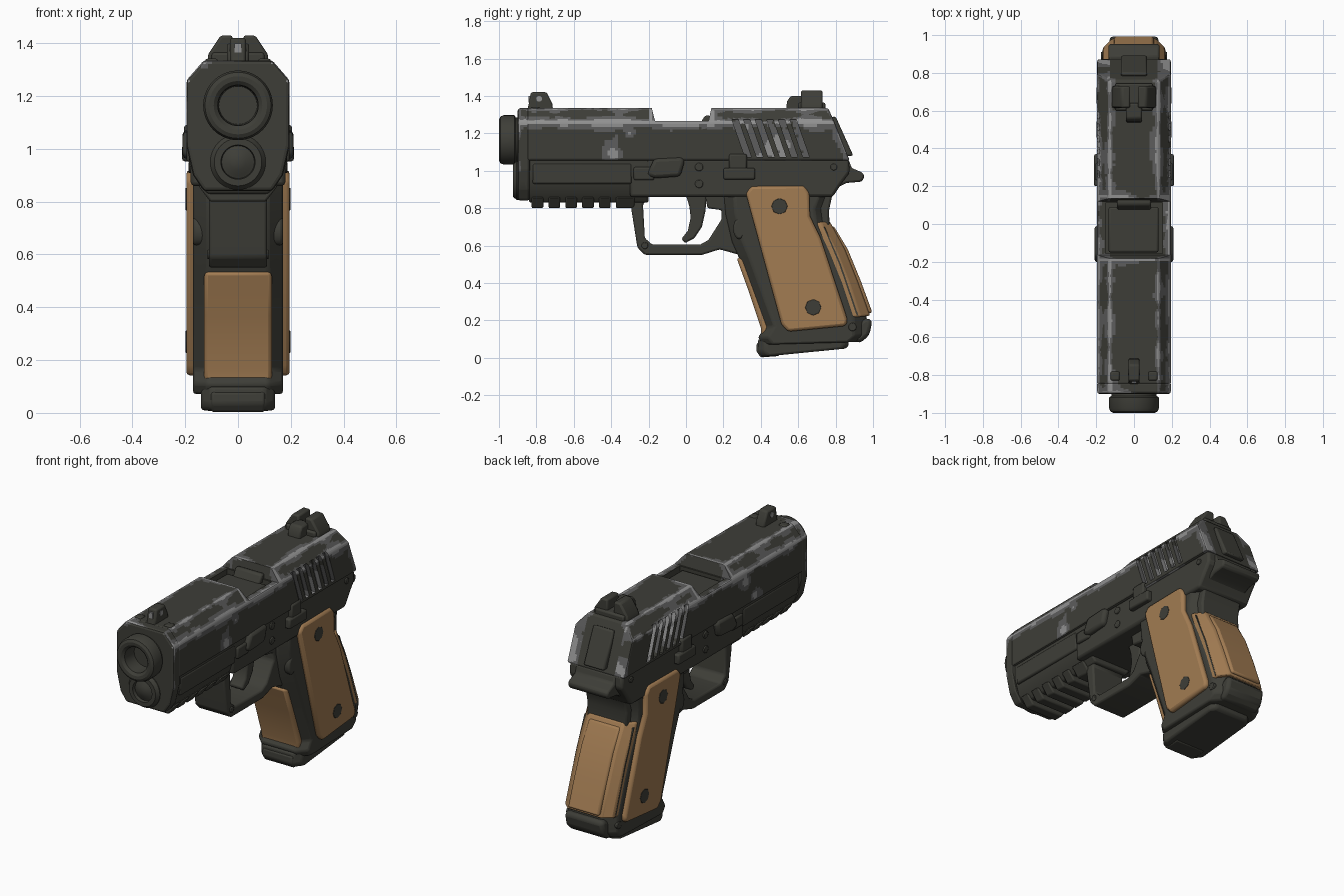
import bpy, bmesh, math
from mathutils import Vector, noise


def material(name, r, g, b):
    m = bpy.data.materials.new(name)
    m.diffuse_color = (r, g, b, 1)
    return m


DARK = material("dark_metal", 0.048, 0.048, 0.039)
TAN = material("tan_grip", 0.36, 0.20, 0.085)
WEAR = material("worn_grey", 0.11, 0.11, 0.11)
LIGHT = material("bare_grey", 0.28, 0.28, 0.28)


def smooth(o):
    bpy.ops.object.select_all(action='DESELECT')
    o.select_set(True)
    bpy.context.view_layer.objects.active = o
    bpy.ops.object.shade_smooth_by_angle(angle=math.radians(32))


def loft(name, rings, mat=DARK, bevel=0.01, mirror=False):
    """Skin a list of closed vertex rings and cap both ends."""
    bm = bmesh.new()
    vs = [[bm.verts.new(p) for p in r] for r in rings]
    n = len(rings[0])
    for a, b in zip(vs, vs[1:]):
        for i in range(n):
            j = (i + 1) % n
            bm.faces.new((a[i], a[j], b[j], b[i]))
    bm.faces.new(vs[0])
    bm.faces.new(vs[-1])
    bmesh.ops.recalc_face_normals(bm, faces=bm.faces)
    me = bpy.data.meshes.new(name)
    bm.to_mesh(me)
    bm.free()
    me.materials.append(mat)
    o = bpy.data.objects.new(name, me)
    bpy.context.collection.objects.link(o)
    smooth(o)
    if bevel:
        m = o.modifiers.new("bevel", 'BEVEL')
        m.width, m.segments, m.limit_method = bevel, 2, 'ANGLE'
    if mirror:
        o.modifiers.new("mirror", 'MIRROR')
    return o


def side(name, pts, x0, x1, mat=DARK, bevel=0.01, mirror=False):
    return loft(name, [[(x, y, z) for y, z in pts] for x in (x0, x1)], mat, bevel, mirror)


def section(name, pts, y0, y1, mat=DARK, bevel=0.01, mirror=False):
    return loft(name, [[(x, y, z) for x, z in pts] for y in (y0, y1)], mat, bevel, mirror)


def sym(half):
    return half + [(-x, z) for x, z in reversed(half)]


def box(name, x0, x1, y0, y1, z0, z1, **k):
    return side(name, [(y0, z0), (y1, z0), (y1, z1), (y0, z1)], x0, x1, **k)


def circ(cy, cz, r, n=16, sy=1.0):
    return [(cy + sy * r * math.cos(2 * math.pi * i / n), cz + r * math.sin(2 * math.pi * i / n)) for i in range(n)]


def lathe(name, cz, prof, n=40):
    return loft(name, [[(x, y, z) for x, z in circ(0, cz, r, n)] for r, y in prof], bevel=0)


def cut(o, c):
    m = o.modifiers.new("cut", 'BOOLEAN')
    m.operation, m.object, m.solver = 'DIFFERENCE', c, 'EXACT'
    c.hide_render = True
    c.hide_viewport = True


def wear(o):
    """Bake modifiers, dice the faces and mark worn ones near the edges."""
    dg = bpy.context.evaluated_depsgraph_get()
    me = bpy.data.meshes.new_from_object(o.evaluated_get(dg))
    o.modifiers.clear()
    o.data = me
    me.materials.clear()
    for m in (DARK, WEAR, LIGHT):
        me.materials.append(m)
    bm = bmesh.new()
    bm.from_mesh(me)
    bmesh.ops.triangulate(bm, faces=bm.faces)
    for axis, lo, hi in ((1, -0.9, 0.88), (2, 0.98, 1.34), (0, -0.2, 0.2)):
        for i in range(1, int((hi - lo) / 0.014)):
            p, nrm = Vector(), Vector()
            p[axis], nrm[axis] = lo + i * 0.014 + 0.0031, 1
            bmesh.ops.bisect_plane(bm, geom=bm.verts[:] + bm.edges[:] + bm.faces[:], plane_co=p, plane_no=nrm)
    for f in bm.faces:
        c, n = f.calc_center_median(), f.normal
        ax = abs(c.x)
        d = min(math.hypot(ax - 0.195, c.z - 1.26), math.hypot(ax - 0.13, c.z - 1.335) + 0.004)
        if n.y < -0.9 and c.y < -0.8:
            d += 0.022
        elif ax > 0.125 or c.z > 1.33:
            if c.z > 1.0:
                d = min(d, c.y + 0.9 + max(0, 1.15 - c.z) * 0.12)
            if c.z > 1.255:
                d = min(d, abs(c.y + 0.19) + 0.004, abs(c.y - 0.14) + 0.004)
            if c.y > 0.6 and ax > 0.13:
                d = min(d, abs(c.y - 0.76 - (1.335 - c.z) * 0.42) + 0.012)
        if 0.22 < c.y < 0.68 and c.z < 1.28 and 0.16 < ax < 0.192:
            d = min(d, 0.015)
        # a few stray chips on the flats
        for y, z in ((-0.30, 1.20), (-0.385, 1.09)):
            if ax > 0.19:
                d = min(d, math.hypot(c.y - y, c.z - z) * 0.6)
        t = 0.029 + 0.042 * noise.noise(c * 7) + 0.014 * noise.noise(c * 24)
        f.material_index = 2 if d < t * 0.42 else 1 if d < t else 0
    bm.to_mesh(me)
    bm.free()
    smooth(o)


# Slide: chamfered section with a raked rear end
half = [(0.195, 1.055), (0.195, 1.26), (0.13, 1.335)]
rear = {1.055: 0.875, 1.26: 0.795, 1.335: 0.76}
pts = sym(half)
slide = loft("slide", [[(x, -0.85, z) for x, z in pts], [(x, rear[z], z) for x, z in pts]])
cut(slide, side("port_cutter", [(-0.165, 1.265), (0.12, 1.265), (0.15, 1.4), (-0.2, 1.4)], -0.3, 0.3, bevel=0))
cut(slide, box("pocket_cutter", -0.15, 0.15, -0.155, 0.11, 1.19, 1.3, bevel=0))
for s in (-1, 1):
    for i in range(6):
        y = 0.245 + i * 0.062
        cut(slide, side("groove_cutter", [(y, 1.275), (y + 0.034, 1.275), (y + 0.104, 1.075), (y + 0.07, 1.075)],
                        s * 0.168, s * 0.25, bevel=0))
nose = section("slide_nose", sym([(0.13, 0.84), (0.17, 0.90), (0.195, 1.01), (0.195, 1.26), (0.13, 1.335)]),
               -0.9, -0.835, bevel=0.014)
bpy.context.view_layer.update()
wear(slide)
wear(nose)
box("barrel_hood", -0.135, 0.13, -0.15, 0.09, 1.15, 1.25)
side("port_lip", [(0.07, 1.24), (0.13, 1.24), (0.13, 1.295), (0.1, 1.295)], -0.09, 0.09)
side("slide_back_plate", [(0.78, 1.29), (0.80, 1.29), (0.895, 1.08), (0.84, 1.08)], -0.07, 0.07)

# Barrel and guide rod
lathe("barrel", 1.165, [(0.12, -0.84), (0.12, -0.91), (0.132, -0.918), (0.132, -0.975), (0.125, -0.992), (0.11, -1.0),
                        (0.092, -0.998), (0.077, -0.985), (0.075, -0.96), (0.07, -0.86)])
lathe("guide_rod", 0.95, [(0.105, -0.84), (0.105, -0.905), (0.09, -0.925), (0.065, -0.925), (0.062, -0.905),
                          (0.05, -0.91), (0.03, -0.92), (0.01, -0.924)])

# Sights
side("front_sight", [(-0.85, 1.32), (-0.71, 1.32), (-0.715, 1.36), (-0.745, 1.42), (-0.83, 1.42), (-0.84, 1.36)],
     -0.03, 0.03)
box("front_sight_dot", -0.013, 0.013, -0.842, -0.832, 1.365, 1.4, mat=LIGHT, bevel=0)
side("front_sight_mark", circ(-0.785, 1.385, 0.016, 10), 0.025, 0.033, mat=LIGHT, bevel=0, mirror=True)
box("front_sight_foot", 0.075, 0.125, -0.83, -0.78, 1.31, 1.342, bevel=0.01, mirror=True)
section("rear_sight_post", [(0.02, 1.32), (0.118, 1.32), (0.112, 1.36), (0.065, 1.43), (0.02, 1.43)], 0.615, 0.73,
        mirror=True)
box("rear_sight_base", -0.10, 0.10, 0.6, 0.745, 1.32, 1.365)
side("rear_sight_ramp", [(0.535, 1.32), (0.64, 1.32), (0.64, 1.40), (0.56, 1.40), (0.54, 1.37)], -0.042, 0.042)

# Frame: dust cover, rail teeth, upper frame, tail
section("dust_cover", sym([(0.115, 0.83), (0.155, 0.88), (0.182, 0.97), (0.182, 1.065)]), -0.84, -0.2)
for i in range(6):
    y = -0.825 + i * 0.09
    section("rail_tooth", sym([(0.105, 0.80), (0.15, 0.86)]), y, y + (0.062 if i < 5 else 0.1), bevel=0.008)
box("rail_side", 0.15, 0.185, -0.82, -0.29, 0.93, 1.04, mirror=True)
side("upper_frame", [(-0.3, 1.065), (0.87, 1.065), (0.875, 0.99), (0.83, 0.93), (0.785, 0.86), (0.14, 0.86),
                     (-0.3, 0.86)], -0.18, 0.18, bevel=0.015)
side("tail", [(0.7, 1.06), (0.87, 1.06), (0.885, 1.015), (0.945, 0.99), (0.955, 0.97), (0.94, 0.942), (0.86, 0.935),
              (0.81, 0.91), (0.78, 0.86), (0.765, 0.79), (0.767, 0.7), (0.7, 0.7)], -0.135, 0.135, bevel=0.02)

# Trigger guard and trigger
side("trigger_guard", [(-0.30, 0.88), (-0.29, 0.78), (-0.26, 0.59), (-0.22, 0.55), (0.085, 0.55), (0.18, 0.58),
                       (0.27, 0.555), (0.33, 0.56), (0.33, 0.88), (0.1, 0.88), (0.115, 0.80), (0.19, 0.79),
                       (0.19, 0.74), (0.12, 0.63), (0.075, 0.605), (-0.18, 0.605), (-0.22, 0.64), (-0.23, 0.82),
                       (-0.20, 0.86), (-0.2, 0.88)], -0.11, 0.11)
side("trigger", [(-0.01, 0.9), (0.11, 0.9), (0.105, 0.79), (0.085, 0.70), (0.045, 0.64), (-0.005, 0.613),
                 (-0.025, 0.635), (0.01, 0.68), (0.025, 0.75), (0.018, 0.81)], -0.045, 0.045)


def tower(name, rows, w, cf, cb, mat=DARK, bevel=0.01):
    """Octagonal column; each row gives front y,z and back y,z."""
    rings = []
    for yf, zf, yb, zb in rows:
        plan = sym([(w - cf, yf), (w, yf + cf), (w, yb - cb), (w - cb, yb)])
        rings.append([(x, y, zf + (zb - zf) * (y - yf) / (yb - yf)) for x, y in plan])
    return loft(name, rings, mat, bevel)


# Grip body, base and heel
tower("grip", [(0.41, 0.07, 0.93, 0.085), (0.385, 0.11, 0.97, 0.12), (0.42, 0.16, 0.965, 0.22),
               (0.34, 0.38, 0.90, 0.41), (0.285, 0.53, 0.835, 0.57), (0.245, 0.62, 0.765, 0.73),
               (0.21, 0.77, 0.755, 0.8), (0.2, 0.9, 0.80, 0.92)], 0.17, 0.055, 0.07)
tower("magazine_base", [(0.405, 0.005, 0.86, 0.05), (0.38, 0.03, 0.872, 0.075), (0.385, 0.1, 0.86, 0.12)],
      0.14, 0.04, 0.03, bevel=0.012)
side("magazine_lip", [(0.376, 0.035), (0.40, 0.002), (0.5, 0.01), (0.5, 0.08), (0.378, 0.08)], -0.102, 0.102)
side("heel", [(0.87, 0.1), (0.93, 0.078), (0.98, 0.12), (0.997, 0.2), (0.96, 0.215), (0.87, 0.15)], -0.13, 0.13,
     bevel=0.02)

# Tan panels: sides, front insert and backstrap
side("grip_panel", [(0.32, 0.88), (0.35, 0.917), (0.63, 0.92), (0.66, 0.88), (0.662, 0.76), (0.72, 0.64), (0.865, 0.2),
                    (0.853, 0.17), (0.545, 0.14), (0.51, 0.18)], 0.15, 0.196, TAN, 0.015, True)
side("front_insert", [(0.27, 0.535), (0.33, 0.37), (0.40, 0.16), (0.405, 0.10), (0.47, 0.13), (0.36, 0.53)],
     -0.128, 0.128, TAN, 0.015)
tower("backstrap", [(0.83, 0.21, 0.985, 0.225), (0.77, 0.40, 0.918, 0.41), (0.71, 0.57, 0.85, 0.58),
                    (0.67, 0.72, 0.768, 0.73)], 0.166, 0.03, 0.05, TAN)
side("backstrap_pad", [(0.74, 0.70), (0.79, 0.705), (0.865, 0.58), (0.935, 0.41), (0.997, 0.24), (0.93, 0.235)],
     -0.105, 0.105, TAN, 0.012)
side("backstrap_seam", [(0.735, 0.70), (0.742, 0.70), (0.828, 0.50), (0.922, 0.225), (0.913, 0.225), (0.819, 0.50)],
     0.14, 0.167, bevel=0, mirror=True)

# Mirrored screws, pins and controls
for y, z in ((0.5, 0.81), (0.68, 0.27)):
    side("grip_screw", circ(y, z, 0.043, 8), 0.17, 0.198, bevel=0.002, mirror=True)
for y, z, r in ((0.07, 1.02, 0.022), (0.07, 0.93, 0.022), (0.79, 1.02, 0.018)):
    side("frame_pin", circ(y, z, r), 0.16, 0.187, bevel=0.004, mirror=True)
side("guard_pin", circ(-0.22, 0.6, 0.018), 0.09, 0.116, bevel=0.004, mirror=True)
side("base_pin", circ(0.89, 0.165, 0.022), 0.1, 0.174, bevel=0.004, mirror=True)
side("release_button", circ(0.285, 0.69, 0.055, 20, 0.6), 0.12, 0.17, mirror=True)
side("slide_lever", [(-0.21, 0.98), (-0.17, 0.96), (-0.03, 0.97), (-0.005, 1.06), (-0.03, 1.072), (-0.17, 1.065)],
     0.15, 0.21, bevel=0.018, mirror=True)
box("lever_root", 0.15, 0.195, -0.28, -0.17, 0.95, 1.02, mirror=True)
box("catch_base", 0.15, 0.212, 0.2, 0.37, 0.953, 1.015, mirror=True)
box("catch_tab", 0.15, 0.205, 0.23, 0.325, 1.0, 1.09, mirror=True)
